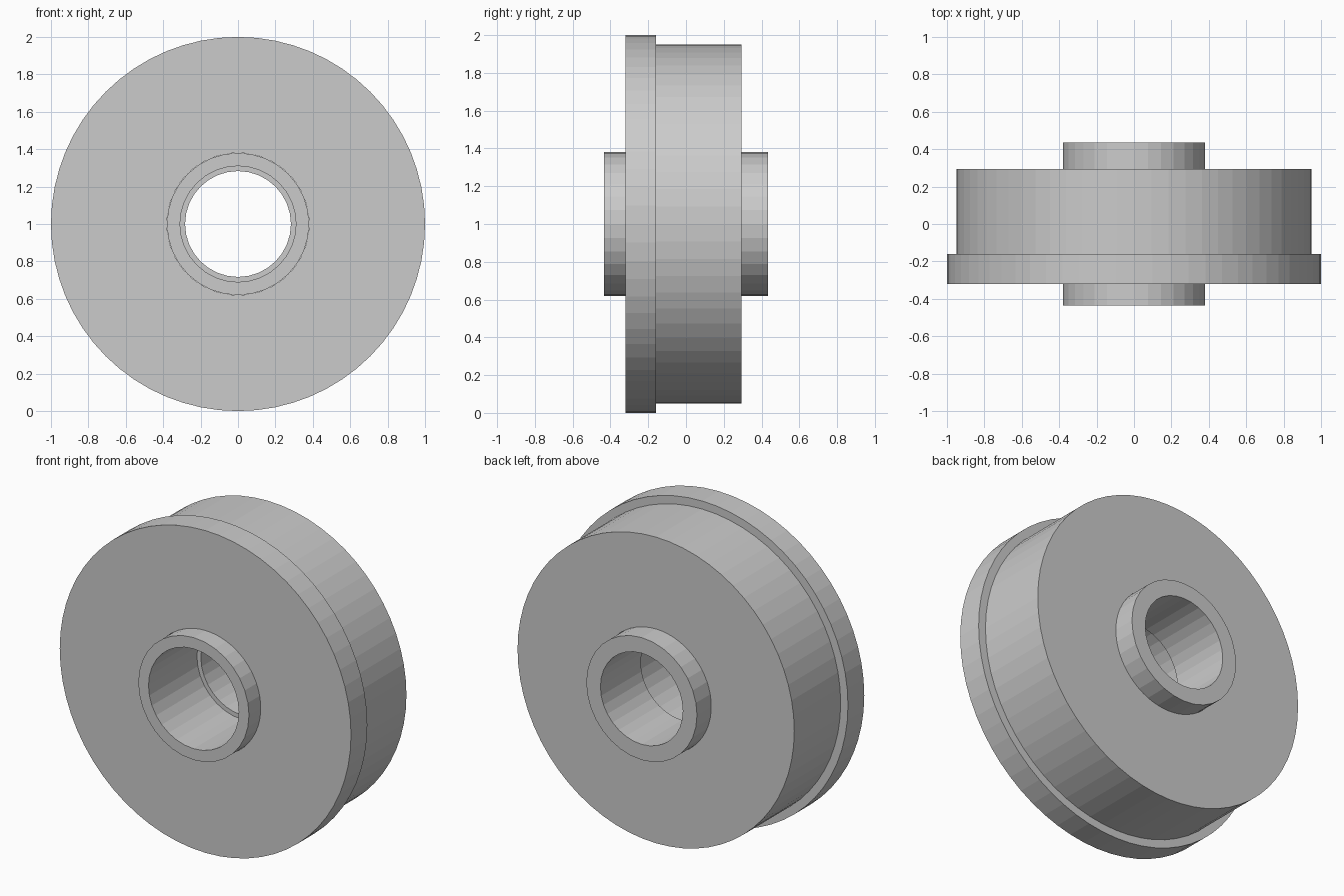
import bpy, bmesh
from math import sin, cos, tau

cube = bpy.data.objects.get("Cube")
if cube:
    bpy.data.objects.remove(cube, do_unlink=True)

grey = bpy.data.materials.new("plain grey")
grey.use_nodes = True
colour = (0.6, 0.6, 0.6, 1)
grey.diffuse_color = colour
grey.node_tree.nodes["Principled BSDF"].inputs["Base Color"].default_value = colour

CENTRE_Z = 1.0


def ring(bm, radius, y, sides):
    """One circle of vertices around the axle."""
    return [bm.verts.new((radius * cos(tau * i / sides), y,
                          CENTRE_Z + radius * sin(tau * i / sides)))
            for i in range(sides)]


def lathe(name, profile, sides):
    """Closed (radius, y) profile turned around the axle."""
    bm = bmesh.new()
    rings = [ring(bm, r, y, sides) for r, y in profile]
    for a, b in zip(rings, rings[1:] + rings[:1]):
        for i in range(sides):
            j = (i + 1) % sides
            bm.faces.new((a[i], a[j], b[j], b[i]))
    bmesh.ops.recalc_face_normals(bm, faces=bm.faces)
    mesh = bpy.data.meshes.new(name)
    bm.to_mesh(mesh)
    bm.free()
    mesh.materials.append(grey)
    obj = bpy.data.objects.new(name, mesh)
    bpy.context.collection.objects.link(obj)
    return obj


HUB = 0.38
# Wheel body: wide flange at the front, tread behind it
lathe("flanged_wheel", [(HUB, -0.32), (1.0, -0.32), (1.0, -0.16),
                        (0.95, -0.16), (0.95, 0.295), (HUB, 0.295)], 64)

# Hub sleeve: bore narrows at a shoulder halfway through
lathe("hub_sleeve", [(HUB, -0.435), (HUB, 0.435), (0.283, 0.435),
                     (0.283, 0.04), (0.31, 0.04), (0.31, -0.435)], 32)
